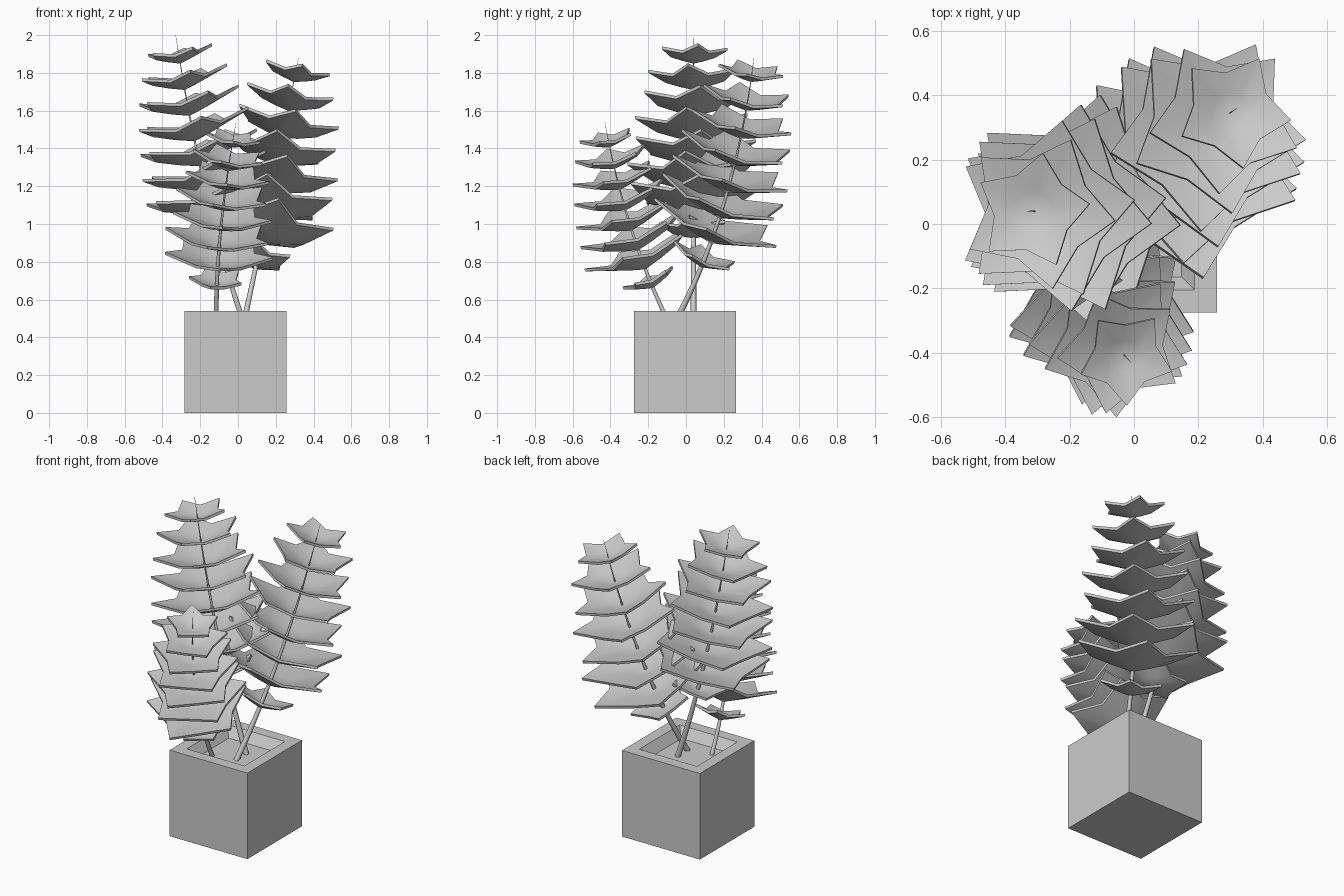
import bpy, bmesh, math
from mathutils import Vector, Matrix

cube = bpy.data.objects.get("Cube")
if cube:
    bpy.data.objects.remove(cube, do_unlink=True)

grey = bpy.data.materials.new("light_grey")
grey.use_nodes = True
COLOUR = (0.6, 0.6, 0.6, 1)
grey.diffuse_color = COLOUR
grey.node_tree.nodes["Principled BSDF"].inputs["Base Color"].default_value = COLOUR


def add_object(name, data):
    data.materials.append(grey)
    obj = bpy.data.objects.new(name, data)
    bpy.context.scene.collection.objects.link(obj)


def finish(name, bm):
    mesh = bpy.data.meshes.new(name)
    bm.to_mesh(mesh)
    bm.free()
    add_object(name, mesh)


# Square planter with a tapered recess
def build_planter():
    bm = bmesh.new()
    place = Matrix.Translation((-0.012, -0.005, 0.27)) @ Matrix.Scale(0.54, 4)
    bmesh.ops.create_cube(bm, size=1, matrix=place)
    top = max(bm.faces, key=lambda f: f.calc_center_median().z)
    for width in (0.07, 0.04):
        bmesh.ops.inset_region(bm, faces=[top], thickness=width, use_even_offset=True)
    for v in top.verts:
        v.co.z -= 0.06
    finish("planter", bm)


def bend(path, t):
    a, b, c = path
    return a * (1 - t) ** 2 + b * 2 * t * (1 - t) + c * t * t


def direction(path, t):
    a, b, c = path
    return ((b - a) * (1 - t) + (c - b) * t).normalized()


# Tapered round stem along a gently bent path
def build_stem(name, path, radius):
    curve = bpy.data.curves.new(name, "CURVE")
    curve.dimensions = "3D"
    curve.bevel_depth = radius
    curve.bevel_resolution = 1
    curve.use_fill_caps = True
    steps = 12
    spline = curve.splines.new("POLY")
    spline.points.add(steps)
    for i, p in enumerate(spline.points):
        t = i / steps
        p.co = (*bend(path, t), 1)
        p.radius = 1 - 0.95 * t
    add_object(name, curve)


# One cupped whorl of five broad pointed leaves, with thickness
def add_whorl(bm, centre, axis, radius, spin):
    turn = Vector((0, 0, 1)).rotation_difference(axis)
    place = Matrix.Translation(centre) @ turn.to_matrix().to_4x4()

    def vert(r, height, angle):
        local = Vector((r * math.cos(angle), r * math.sin(angle), height)) * radius
        return bm.verts.new(place @ local)

    middle = vert(0, 0, 0)
    inner, outer, faces = [], [], []
    for k in range(10):
        angle = spin + k * math.pi / 5
        if k % 2:
            inner.append(vert(0.33, 0.09, angle))
            outer.append(vert(0.68, 0.21, angle))
        else:
            inner.append(vert(0.35, 0.11, angle))
            outer.append(vert(1.02, 0.35, angle))
    for k in range(10):
        n = (k + 1) % 10
        faces.append(bm.faces.new((middle, inner[k], inner[n])))
        faces.append(bm.faces.new((inner[k], outer[k], outer[n], inner[n])))
    under = bmesh.ops.extrude_face_region(bm, geom=faces, use_keep_orig=True)["geom"]
    for v in under:
        if isinstance(v, bmesh.types.BMVert):
            v.co -= axis * 0.016


# All whorls of one plant, with crisp rims
def build_foliage(name, path, first, last, radii, scale, turn):
    bm = bmesh.new()
    for i, r in enumerate(radii):
        t = first + (last - first) * i / (len(radii) - 1)
        sway = 7 if i % 2 else -7
        add_whorl(bm, bend(path, t), direction(path, t), r * scale,
                  math.radians(turn + sway))
    bmesh.ops.recalc_face_normals(bm, faces=bm.faces[:])
    for f in bm.faces:
        f.smooth = True
    for e in bm.edges:
        e.smooth = e.calc_face_angle(0) < math.radians(40)
    finish(name, bm)


RADII = (0.18, 0.36, 0.35, 0.33, 0.31, 0.28, 0.24, 0.18)
PLANTS = {
    "right": ((0.03, 0.04, 0.475), (-0.2, 0.04, 1.15), (-0.33, 0.04, 2.0),
              0.33, 0.92, 1.0, 0),
    "left": ((0.03, -0.06, 0.475), (0.16, 0.26, 1.07), (0.32, 0.36, 1.88),
             0.25, 0.93, 1.0, -16),
    "front": ((-0.115, -0.09, 0.475), (-0.12, -0.32, 0.94), (-0.01, -0.43, 1.54),
              0.21, 0.9, 0.82, -24),
}

build_planter()
for side, (base, middle, tip, first, last, scale, turn) in PLANTS.items():
    path = [Vector(p) for p in (base, middle, tip)]
    build_stem(side + "_stem", path, 0.017 * scale)
    build_foliage(side + "_leaves", path, first, last, RADII, scale, turn)
